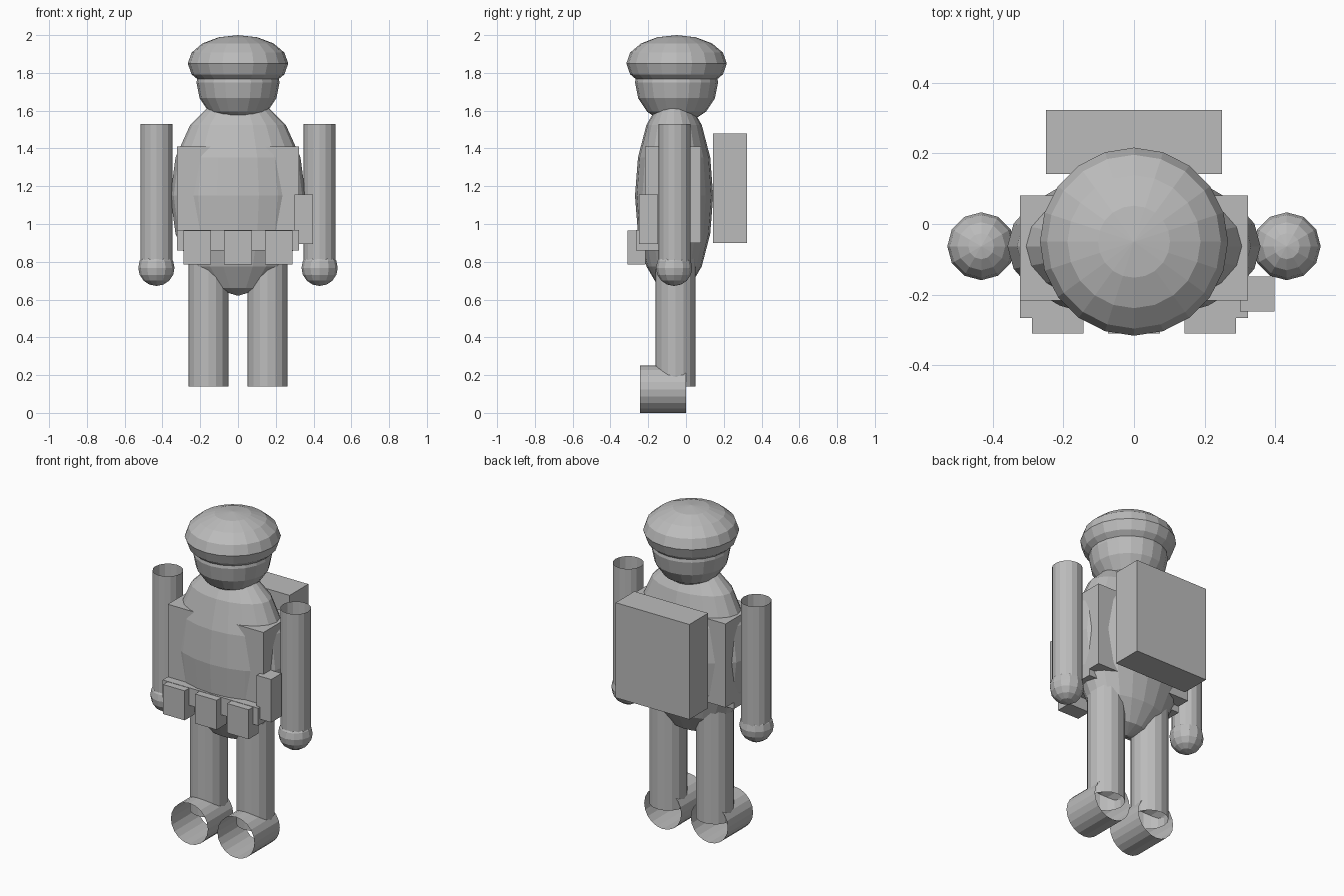
import bpy
import math

if "Cube" in bpy.data.objects:
    bpy.data.objects.remove(bpy.data.objects["Cube"], do_unlink=True)

grey = bpy.data.materials.new("plain_grey")
grey.use_nodes = True
colour = (0.5, 0.5, 0.5, 1)
grey.diffuse_color = colour
grey.node_tree.nodes["Principled BSDF"].inputs["Base Color"].default_value = colour


def finish(name):
    obj = bpy.context.object
    obj.name = name
    obj.data.materials.append(grey)
    bpy.ops.object.transform_apply(location=False, rotation=True, scale=True)
    return obj


def ball(name, centre, radii, sides=20, rings=8):
    bpy.ops.mesh.primitive_uv_sphere_add(segments=sides, ring_count=rings, radius=1, location=centre)
    bpy.context.object.scale = radii
    return finish(name)


def tube(name, centre, radius, length, sides, along_y=False):
    tilt = math.pi / 2 if along_y else 0
    bpy.ops.mesh.primitive_cylinder_add(vertices=sides, radius=radius, depth=length,
                                        end_fill_type='NOTHING', location=centre,
                                        rotation=(tilt, 0, 0))
    return finish(name)


def box(name, xs, ys, zs):
    spans = (xs, ys, zs)
    bpy.ops.mesh.primitive_cube_add(size=1, location=[(a + b) / 2 for a, b in spans])
    bpy.context.object.scale = [b - a for a, b in spans]
    return finish(name)


# Head, cap and body
ball("cap", (0, -0.05, 1.85), (0.266, 0.266, 0.15))
ball("head", (0, -0.05, 1.75), (0.22, 0.22, 0.22))
ball("torso", (0, -0.063, 1.15), (0.358, 0.207, 0.53))

# Limbs: open tubes with round hands
for side, s in (("left", 1), ("right", -1)):
    tube(side + "_arm", (s * 0.432, -0.06, 1.15), 0.085, 0.76, 16)
    ball(side + "_hand", (s * 0.432, -0.063, 0.768), (0.096, 0.096, 0.096), 12)
    tube(side + "_leg", (s * 0.157, -0.055, 0.5), 0.106, 0.72, 16)
    tube(side + "_foot", (s * 0.157, -0.122, 0.125), 0.125, 0.245, 20, True)

# Vest, belt and backpack
box("vest", (-0.323, 0.323), (-0.216, 0.08), (0.9, 1.41))
box("belt", (-0.323, 0.323), (-0.266, 0.0), (0.86, 0.967))
box("backpack", (-0.249, 0.249), (0.142, 0.323), (0.9, 1.48))

# Belt pouches and the small hip case
for name, x in (("right_pouch", -0.216), ("middle_pouch", 0), ("left_pouch", 0.216)):
    box(name, (x - 0.073, x + 0.073), (-0.31, -0.215), (0.785, 0.965))
box("hip_case", (0.3, 0.398), (-0.248, -0.148), (0.893, 1.155))
